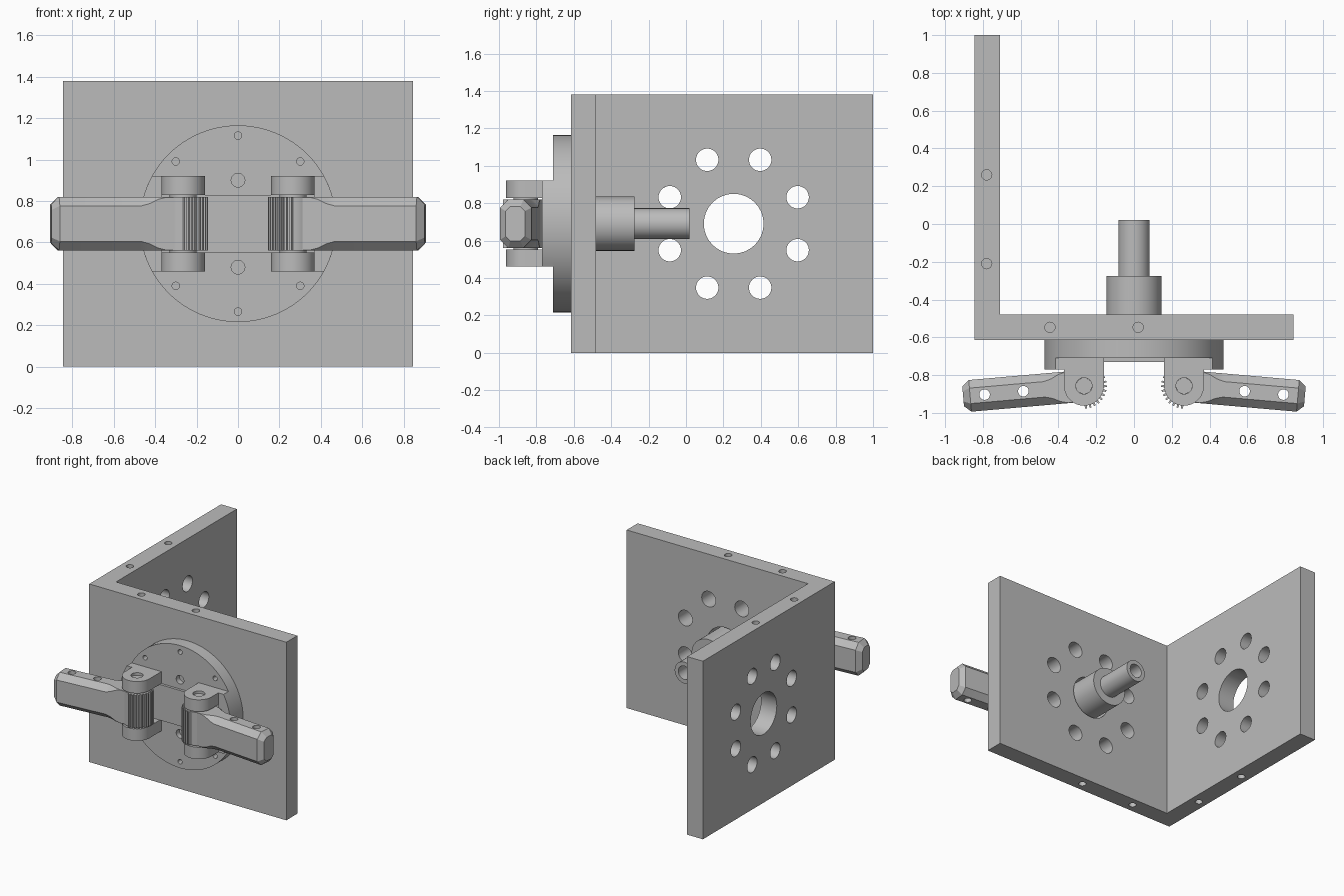
import bpy, bmesh
from math import sin, cos, pi, radians, sqrt
from mathutils import Matrix, Vector

cube = bpy.data.objects.get("Cube")
if cube:
    bpy.data.objects.remove(cube)

metal = bpy.data.materials.new("grey_metal")
metal.use_nodes = True
GREY = (0.5, 0.5, 0.5, 1)
metal.diffuse_color = GREY
metal.node_tree.nodes["Principled BSDF"].inputs["Base Color"].default_value = GREY

MID = 0.69          # height of the main axis
PIVOT = (0.265, -0.857)
DISC_R = 0.475


def finish(name, bm):
    """Turn a bmesh into a named object with crisp smooth shading."""
    bmesh.ops.recalc_face_normals(bm, faces=bm.faces[:])
    mesh = bpy.data.meshes.new(name)
    bm.to_mesh(mesh)
    bm.free()
    mesh.materials.append(metal)
    mesh.shade_smooth()
    mesh.set_sharp_from_angle(angle=radians(28))
    obj = bpy.data.objects.new(name, mesh)
    bpy.context.collection.objects.link(obj)
    return obj


def prism(name, points, lo, hi, axis="z"):
    """Extrude a 2D outline along z (outline in x, y) or y (outline in x, z)."""
    bm = bmesh.new()
    place = (lambda u, v, h: (u, v, h)) if axis == "z" else (lambda u, v, h: (u, h, v))
    face = bm.faces.new([bm.verts.new(place(u, v, lo)) for u, v in points])
    moved = bmesh.ops.extrude_face_region(bm, geom=[face])["geom"]
    verts = [g for g in moved if isinstance(g, bmesh.types.BMVert)]
    bmesh.ops.translate(bm, verts=verts, vec=Vector(place(0, 0, hi - lo)))
    return finish(name, bm)


def box(name, x0, x1, y0, y1, z0, z1):
    return prism(name, [(x0, y0), (x1, y0), (x1, y1), (x0, y1)], z0, z1)


def cylinders(name, specs, segments=48):
    """Cylinders given as (axis, centre, radius, length) in one object."""
    turn = {"x": Matrix.Rotation(pi / 2, 4, "Y"),
            "y": Matrix.Rotation(pi / 2, 4, "X"), "z": Matrix()}
    bm = bmesh.new()
    for axis, centre, radius, length in specs:
        bmesh.ops.create_cone(bm, cap_ends=True, segments=segments, radius1=radius,
                              radius2=radius, depth=length,
                              matrix=Matrix.Translation(centre) @ turn[axis])
    return finish(name, bm)


def drill(obj, specs, segments=32):
    """Cut cylindrical holes and bake the result."""
    cutter = cylinders("hole_cutter", specs, segments)
    cutter.hide_render = True
    mod = obj.modifiers.new("holes", "BOOLEAN")
    mod.operation, mod.solver, mod.object = "DIFFERENCE", "EXACT", cutter
    deps = bpy.context.evaluated_depsgraph_get()
    baked = bpy.data.meshes.new_from_object(obj.evaluated_get(deps))
    obj.modifiers.clear()
    obj.data = baked
    baked.shade_smooth()
    baked.set_sharp_from_angle(angle=radians(28))
    bpy.data.objects.remove(cutter)


def ring(count, radius, start=0.0):
    return [(radius * cos(start + 2 * pi * i / count),
             radius * sin(start + 2 * pi * i / count)) for i in range(count)]


# Angle bracket: L outline with bolt circles, bores and edge holes
bracket = prism("angle_bracket", [(-0.845, -0.615), (0.845, -0.615), (0.845, -0.48),
                                  (-0.71, -0.48), (-0.71, 1.0), (-0.845, 1.0)], 0, 1.38)
holes = [("y", (0, -0.55, MID), 0.16, 0.3), ("x", (-0.78, 0.255, MID), 0.16, 0.3)]
for a, b in ring(8, 0.37, pi / 8):
    holes.append(("y", (a, -0.55, MID + b), 0.06, 0.3))
    holes.append(("x", (-0.78, 0.255 + a, MID + b), 0.06, 0.3))
for x, y in [(-0.78, 0.26), (-0.78, -0.21), (-0.445, -0.547), (0.022, -0.547)]:
    for z in (0, 1.38):
        holes.append(("z", (x, y, z), 0.027, 0.2))
drill(bracket, holes)

# Round mounting flange with blind screw holes
flange = cylinders("flange_disc", [("y", (0, -0.6625, MID), DISC_R, 0.095)], 96)
holes = [("y", (a, -0.71, MID + b), 0.018, 0.08)
         for a, b in ring(8, 0.425, pi / 2) if abs(b) > 0.1]
holes += [("y", (0, -0.71, MID + d), 0.033, 0.08) for d in (-0.21, 0.21)]
drill(flange, holes, 24)
box("flange_pad", -0.38, 0.38, -0.73, -0.70, MID - 0.138, MID + 0.138)

# Stepped hollow shaft behind the flange
cylinders("shaft_collar", [("y", (0, -0.4475, MID), 0.145, 0.345)], 64)
shaft = cylinders("shaft", [("y", (0, -0.13, MID), 0.083, 0.3)])
drill(shaft, [("y", (0, 0, MID), 0.052, 0.4)])


def gear_outline(side):
    """Hub outline with small teeth on the inward half."""
    pts = []
    first, teeth, pitch = radians(150), 10, radians(12)
    for i in range(teeth):
        a = first + i * pitch
        for frac, r in ((0, 0.104), (0.3, 0.104), (0.4, 0.121), (0.75, 0.121), (0.85, 0.104)):
            pts.append((a + frac * pitch, r))
    end = first + teeth * pitch
    rest = 2 * pi - teeth * pitch
    pts += [(end + rest * i / 24, 0.1) for i in range(24)]
    return [(side * (PIVOT[0] + r * cos(a)), PIVOT[1] + r * sin(a)) for a, r in pts]


def lever_point(side, u, v):
    """Lever coordinates (along, across) to x, y with a slight forward tilt."""
    t = radians(5)
    return (side * (PIVOT[0] + u * cos(t) + v * sin(t)),
            PIVOT[1] - u * sin(t) + v * cos(t))


def lever_arm(name, side):
    """Loft of chamfered sections: along, half width, half height, chamfer."""
    stations = [(0, 0.084, 0.129, 0.002), (0.09, 0.084, 0.129, 0.002),
                (0.13, 0.084, 0.129, 0.012), (0.17, 0.084, 0.129, 0.032),
                (0.21, 0.084, 0.129, 0.043), (0.605, 0.084, 0.129, 0.043),
                (0.642, 0.052, 0.092, 0.025)]
    bm = bmesh.new()
    loops = []
    for u, w, h, c in stations:
        section = [(w, h - c), (w - c, h), (c - w, h), (-w, h - c),
                   (-w, c - h), (c - w, -h), (w - c, -h), (w, c - h)]
        loops.append([bm.verts.new((*lever_point(side, u, v), MID + z)) for v, z in section])
    for a, b in zip(loops, loops[1:]):
        for i in range(8):
            j = (i + 1) % 8
            bm.faces.new((a[i], a[j], b[j], b[i]))
    bm.faces.new(loops[0])
    bm.faces.new(loops[-1])
    arm = finish(name, bm)
    drill(arm, [("z", (*lever_point(side, u, 0), MID), 0.028, 0.5) for u in (0.322, 0.528)])


# Mirrored clevis, pivot and lever on each side
for side, label in ((1, "left"), (-1, "right")):
    half = 0.23
    edge = sqrt(DISC_R ** 2 - half ** 2)
    sweep = [-half + 2 * half * i / 16 for i in range(17)]
    outline = [(side * 0.37, MID - half)]
    outline += [(side * sqrt(DISC_R ** 2 - d * d), MID + d) for d in sweep]
    outline.append((side * 0.37, MID + half))
    prism(label + "_flange_shoulder", outline, -0.77, -0.705, "y")

    tab = [(side * 0.37, -0.705)]
    tab += [(side * (PIVOT[0] + 0.105 * cos(a)), PIVOT[1] - 0.105 * sin(a))
            for a in [pi * i / 24 for i in range(25)]]
    tab.append((side * 0.16, -0.705))
    for level, z0, z1 in (("lower", 0.46, 0.552), ("upper", 0.828, 0.92)):
        lug = prism(f"{label}_{level}_lug", tab, z0, z1)
        drill(lug, [("z", (side * PIVOT[0], PIVOT[1], (z0 + z1) / 2), 0.043, 0.3)])

    cylinders(label + "_pivot_pin", [("z", (side * PIVOT[0], PIVOT[1], MID), 0.0425, 0.42)])
    cylinders(label + "_spacer", [("z", (side * PIVOT[0], PIVOT[1], MID), 0.065, 0.276)])
    prism(label + "_gear_hub", gear_outline(side), MID - 0.129, MID + 0.129)
    lever_arm(label + "_lever_arm", side)
